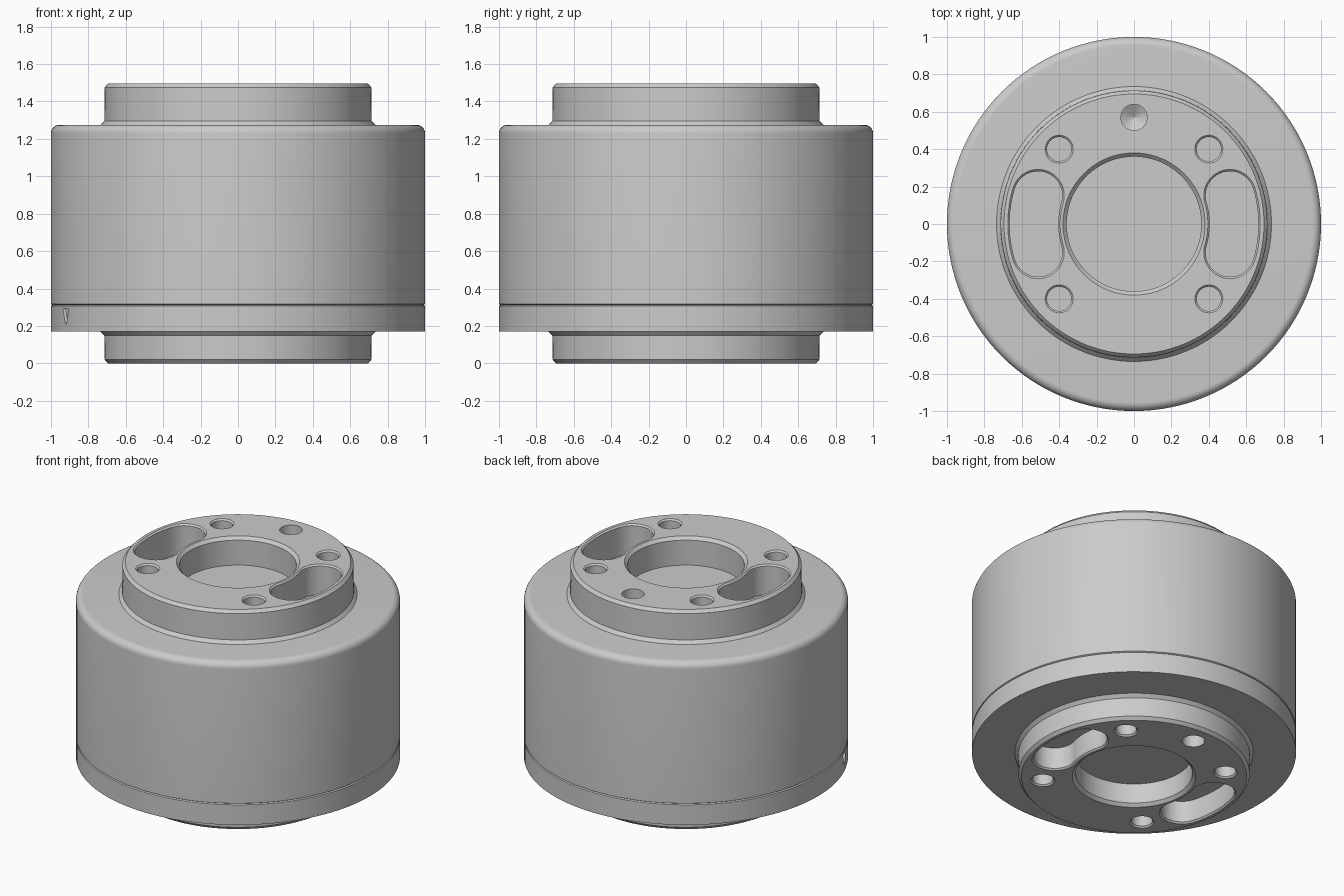
import bpy, bmesh
from math import sin, cos, pi, atan2, radians

if "Cube" in bpy.data.objects:
    bpy.data.objects.remove(bpy.data.objects["Cube"])

SEG = 128


def make_object(name, bm):
    bmesh.ops.remove_doubles(bm, verts=bm.verts, dist=1e-5)
    bmesh.ops.recalc_face_normals(bm, faces=bm.faces)
    mesh = bpy.data.meshes.new(name)
    bm.to_mesh(mesh)
    bm.free()
    obj = bpy.data.objects.new(name, mesh)
    bpy.context.collection.objects.link(obj)
    return obj


def skin(bm, loops, closed=False, caps=False):
    """Bridge equal-length point loops with quads."""
    rings = [[bm.verts.new(p) for p in loop] for loop in loops]
    n = len(rings[0])
    pairs = list(zip(rings, rings[1:])) + ([(rings[-1], rings[0])] if closed else [])
    for a, b in pairs:
        for i in range(n):
            j = (i + 1) % n
            bm.faces.new((a[i], a[j], b[j], b[i]))
    if caps:
        bm.faces.new(rings[0])
        bm.faces.new(rings[-1])


def circle(x, y, r, z, n=SEG):
    return [(x + r * cos(2 * pi * i / n), y + r * sin(2 * pi * i / n), z) for i in range(n)]


def lathe(name, profile, closed=False):
    """Revolve (radius, z) points; open profiles end in flat discs."""
    bm = bmesh.new()
    skin(bm, [circle(0, 0, r, z) for r, z in profile], closed, not closed)
    return make_object(name, bm)


def kidney(side, w, z):
    """Curved slot around the bore, half-width w."""
    rc, a, pts = 0.535, radians(16.5), []
    for i in range(17):
        t = -a + 2 * a * i / 16
        pts.append(((rc + w) * cos(t), (rc + w) * sin(t)))
    for i in range(1, 20):
        t = a + pi * i / 20
        pts.append((rc * cos(a) + w * cos(t), rc * sin(a) + w * sin(t)))
    for i in range(17):
        t = a - 2 * a * i / 16
        pts.append(((rc - w) * cos(t), (rc - w) * sin(t)))
    for i in range(1, 20):
        t = -a + pi + pi * i / 20
        pts.append((rc * cos(a) + w * cos(t), -rc * sin(a) + w * sin(t)))
    return [(side * x, y, z) for x, y in pts]


def cut(obj, bm):
    cutter = make_object("cutter", bm)
    cutter.hide_render = True
    mod = obj.modifiers.new("cut", "BOOLEAN")
    mod.operation, mod.solver, mod.object = "DIFFERENCE", "EXACT", cutter
    bpy.context.view_layer.objects.active = obj
    bpy.ops.object.modifier_apply(modifier=mod.name)
    bpy.data.objects.remove(cutter)


def hub(name, face, s, height, bore):
    """Flange hub; face is its outer plane, s its outward direction."""
    z = lambda d: face - s * d
    obj = lathe(name, [(0.735, z(height)), (0.715, z(height - 0.022)), (0.713, z(0.02)),
                       (0.695, z(0)), (0.38, z(0)), (0.36, z(0.02)), (0.36, z(bore))])
    bm = bmesh.new()
    steps = [(-0.02, 0.01), (0, 0.01), (0.01, 0), (height - 0.015, 0)]
    for sx in (-1, 1):
        skin(bm, [kidney(sx, 0.13 + g, z(d)) for d, g in steps], caps=True)
        for sy in (-1, 1):
            skin(bm, [circle(sx * 0.4, sy * 0.4, 0.065 + g, z(d), 32) for d, g in steps], caps=True)
    # dowel hole with a conical drill point
    skin(bm, [circle(0, 0.57, r, z(d), 32)
              for d, r in ((-0.02, 0.07), (0.09, 0.07), (0.13, 0.002))], caps=True)
    cut(obj, bm)
    return obj


# Main housing with rounded top shoulder
shoulder = [(0.955 + 0.045 * sin(t * pi / 16), 1.23 + 0.045 * cos(t * pi / 16)) for t in range(9)]
housing = lathe("housing", [(0.0005, 1.275)] + shoulder +
                [(1.0, 0.317), (0.992, 0.312), (0.0005, 0.312)])

# Base ring under the seam
base_ring = lathe("base_ring", [(0.0005, 0.312), (0.992, 0.312), (1.0, 0.307),
                                (1.0, 0.17), (0.0005, 0.17)])

# Small tapered index notch on the base ring
ang = atan2(-0.39, -0.92)
notch = bmesh.new()
skin(notch, [[(r * cos(ang + da), r * sin(ang + da), z)
              for r, da in ((1.03, -w), (1.03, w), (0.985, w), (0.985, -w))]
             for z, w in ((0.21, 0.006), (0.29, 0.04))], caps=True)
cut(base_ring, notch)

# Upper and lower hubs
top_hub = hub("top_hub", 1.495, 1, 0.22, 0.19)
bottom_hub = hub("bottom_hub", 0.0, -1, 0.17, 0.155)

# Smooth shading with crisp edges
for obj in (housing, base_ring, top_hub, bottom_hub):
    bpy.ops.object.select_all(action="DESELECT")
    obj.select_set(True)
    bpy.context.view_layer.objects.active = obj
    bpy.ops.object.shade_smooth_by_angle(angle=radians(25))
